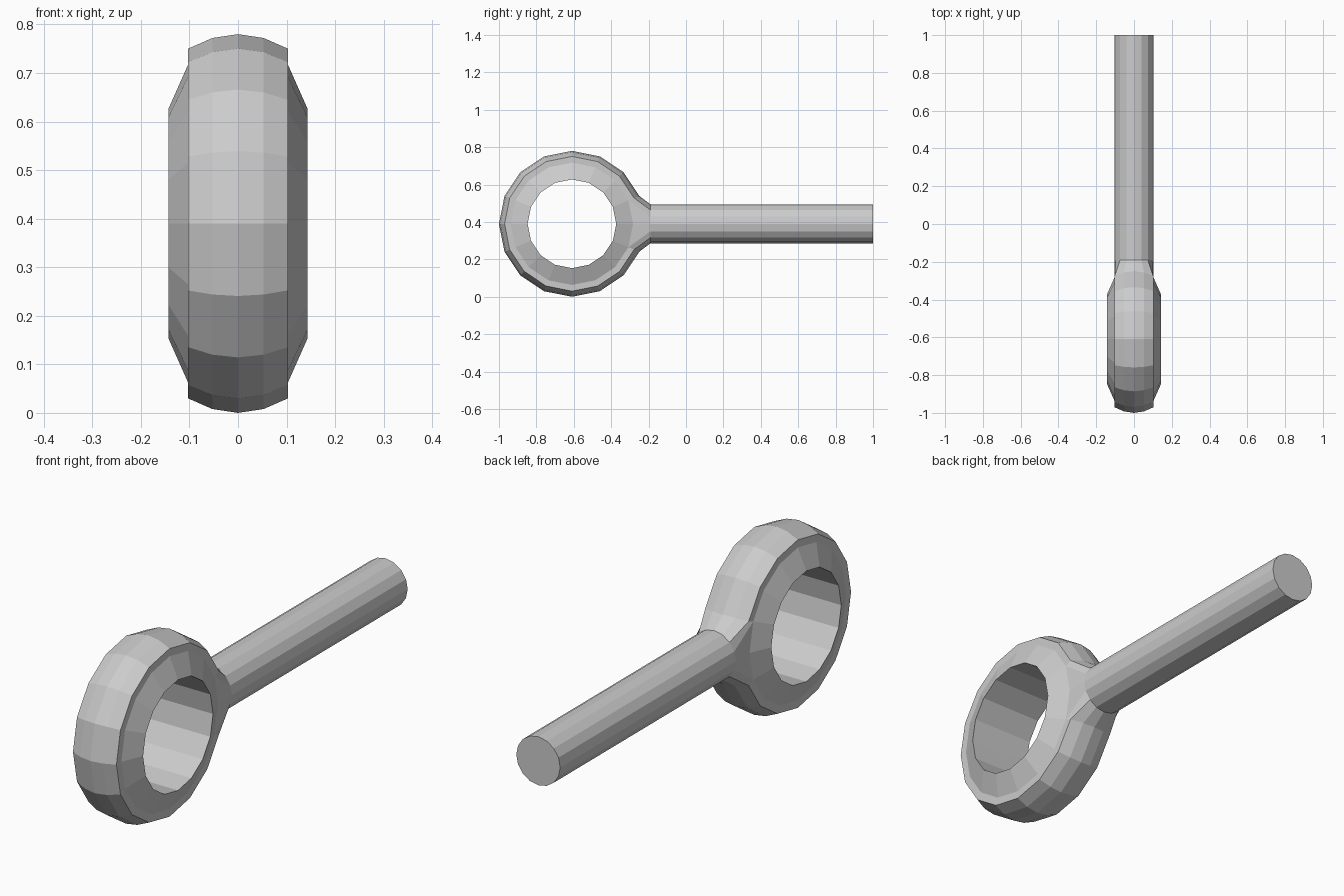
import bpy, bmesh
from math import sin, cos, pi

if "Cube" in bpy.data.objects:
    bpy.data.objects.remove(bpy.data.objects["Cube"])

N = 16
CY, CZ = -0.61, 0.39          # ring centre
ROD_R, NECK_Y, END_Y = 0.104, -0.19, 1.0

# ring cross-section as (x, radius), mirrored over x = 0
half = [(0.143, 0.237), (0.103, 0.327), (0.103, 0.36), (0.053, 0.382)]
profile = half + [(0, 0.39)] + [(-x, r) for x, r in reversed(half)]
P = len(profile)

bm = bmesh.new()

# ring: sweep the section round the x axis
ring = []
for k in range(N):
    a = 2 * pi * k / N
    ring.append([bm.verts.new((x, CY + r * cos(a), CZ + r * sin(a))) for x, r in profile])

for k in range(N):
    n = (k + 1) % N
    for i in range(P):
        j = (i + 1) % P
        # leave an opening facing the rod
        if k in (0, N - 1) and 1 <= i < P - 2:
            continue
        bm.faces.new((ring[k][i], ring[k][j], ring[n][j], ring[n][i]))

# opening border: 16 points that match the rod's 16 sides
border = ring[1][1:P - 1] + [ring[0][P - 2]] + ring[-1][1:P - 1][::-1] + [ring[0][1]]


def circle(y):
    return [bm.verts.new((ROD_R * cos(2 * pi * (m + 1) / N), y,
                          CZ + ROD_R * sin(2 * pi * (m + 1) / N))) for m in range(N)]


# neck, rod and end cap
loops = [border, circle(NECK_Y), circle(END_Y)]
for a, b in zip(loops, loops[1:]):
    for m in range(N):
        n = (m + 1) % N
        bm.faces.new((a[m], a[n], b[n], b[m]))
bm.faces.new(loops[-1])

# remove unused points inside the opening
bmesh.ops.delete(bm, geom=[v for v in bm.verts if not v.link_faces], context='VERTS')
bmesh.ops.recalc_face_normals(bm, faces=bm.faces)

mesh = bpy.data.meshes.new("eye_bolt")
bm.to_mesh(mesh)
bm.free()
bpy.context.collection.objects.link(bpy.data.objects.new("eye_bolt", mesh))
